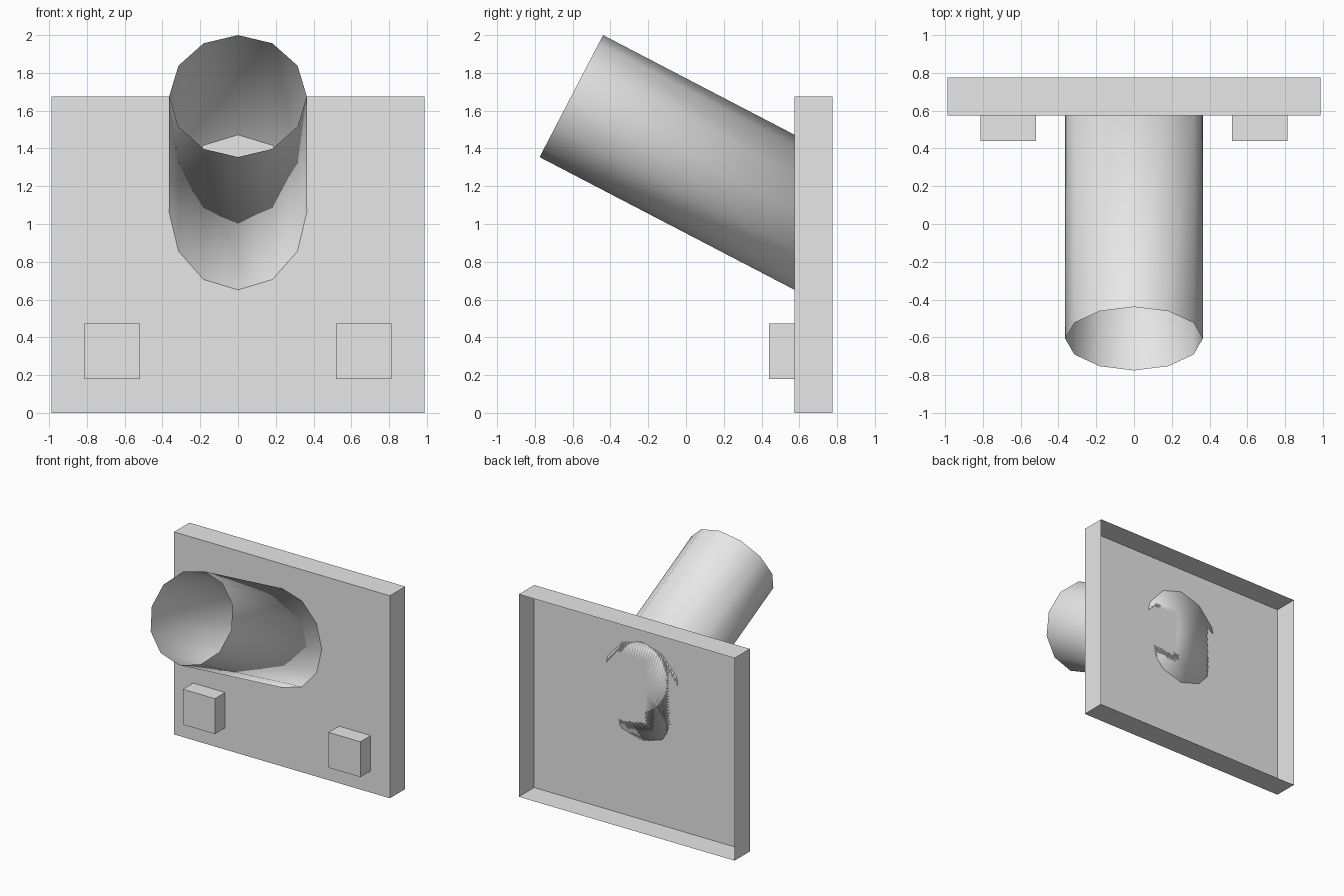
import bpy, bmesh, math
from mathutils import Vector

if "Cube" in bpy.data.objects:
    bpy.data.objects.remove(bpy.data.objects["Cube"])

grey = bpy.data.materials.new("light grey")
grey.diffuse_color = (0.8, 0.8, 0.8, 1)
grey.use_nodes = True
grey.node_tree.nodes["Principled BSDF"].inputs["Base Color"].default_value = grey.diffuse_color

FRONT = 0.575  # y of the panel's front face


def finish(name, bm):
    mesh = bpy.data.meshes.new(name)
    bm.to_mesh(mesh)
    bm.free()
    mesh.materials.append(grey)
    obj = bpy.data.objects.new(name, mesh)
    bpy.context.collection.objects.link(obj)
    return obj


def open_back_box(name, x0, x1, y0, y1, z0, z1):
    """Thin-walled box without its rear face."""
    bm = bmesh.new()
    bmesh.ops.create_cube(bm, size=1)
    for v in bm.verts:
        v.co = ((x0 + x1) / 2 + v.co.x * (x1 - x0),
                (y0 + y1) / 2 + v.co.y * (y1 - y0),
                (z0 + z1) / 2 + v.co.z * (z1 - z0))
    bm.normal_update()
    bmesh.ops.delete(bm, geom=[f for f in bm.faces if f.normal.y > 0.9], context='FACES_ONLY')
    return finish(name, bm)


# Wall panel, hollow at the rear
open_back_box("wall_panel", -0.987, 0.987, FRONT, 0.775, 0, 1.675)

# Two small square blocks low on the panel
for side, s in (("left", -1), ("right", 1)):
    xs = sorted((s * 0.52, s * 0.812))
    open_back_box(side + "_block", xs[0], xs[1], 0.44, FRONT, 0.18, 0.472)

# Slanted twelve-sided tube: open mouth, rear end cut flush with the panel
SIDES, RADIUS, TILT = 12, 0.364, math.radians(27.5)
axis = Vector((0, math.cos(TILT), -math.sin(TILT)))
up = Vector((0, math.sin(TILT), math.cos(TILT)))
mouth = Vector((0, -0.607, 1.677))
bm = bmesh.new()
front_ring, rear_ring = [], []
for i in range(SIDES):
    a = 2 * math.pi * i / SIDES
    p = mouth + RADIUS * (Vector((math.sin(a), 0, 0)) + up * math.cos(a))
    front_ring.append(bm.verts.new(p))
    rear_ring.append(bm.verts.new(p + axis * ((FRONT - p.y) / axis.y)))
for i in range(SIDES):
    j = (i + 1) % SIDES
    bm.faces.new((front_ring[i], front_ring[j], rear_ring[j], rear_ring[i]))
bm.faces.new(rear_ring)
bmesh.ops.recalc_face_normals(bm, faces=bm.faces)
for f in bm.faces:
    f.smooth = True
finish("slanted_tube", bm)
